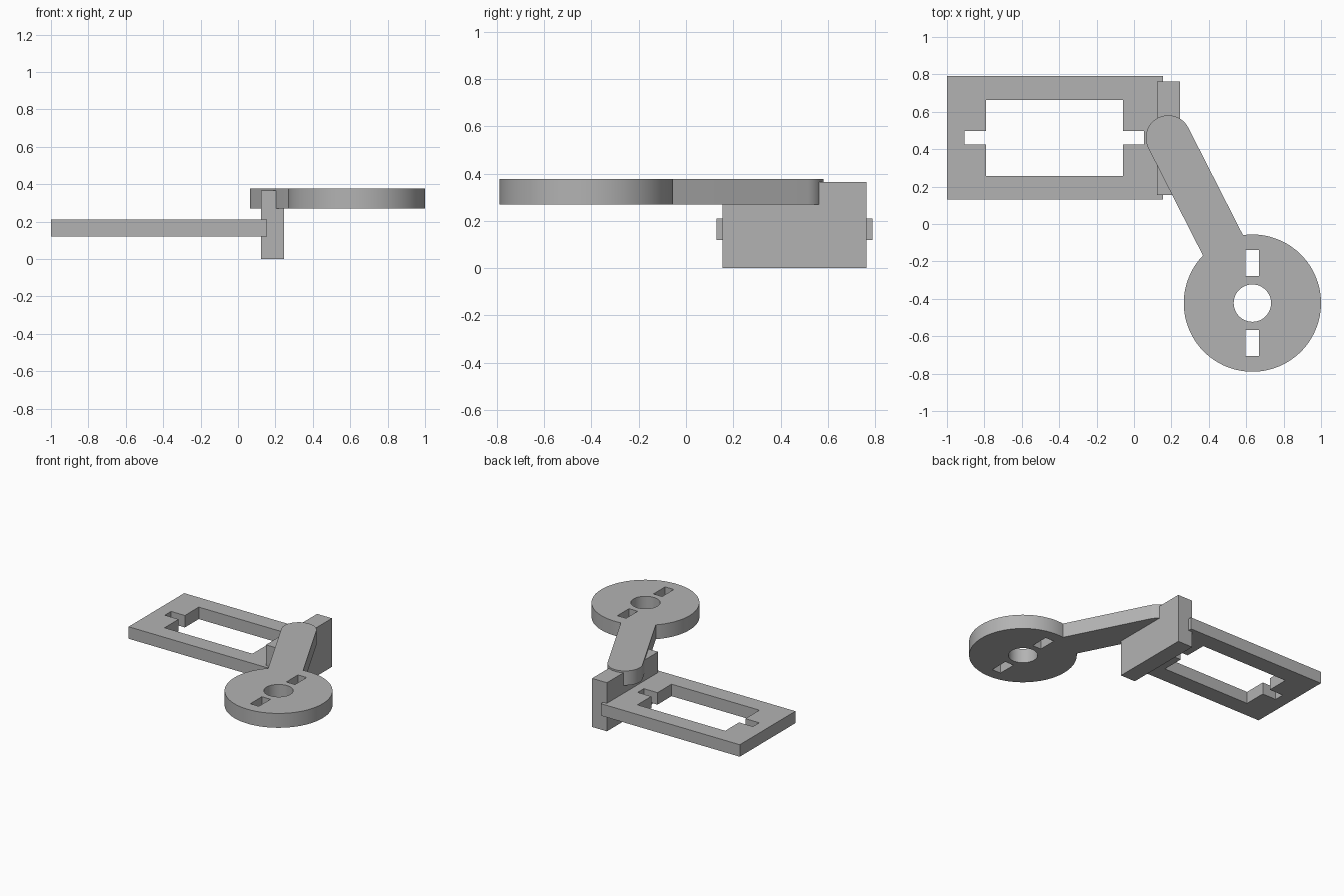
import bpy, bmesh
from math import sin, cos, pi, asin, atan2
from mathutils import Vector

if "Cube" in bpy.data.objects:
    bpy.data.objects.remove(bpy.data.objects["Cube"], do_unlink=True)

grey = bpy.data.materials.new("plain grey")
grey.use_nodes = True
grey.diffuse_color = (0.45, 0.45, 0.45, 1)
grey.node_tree.nodes["Principled BSDF"].inputs["Base Color"].default_value = grey.diffuse_color


def arc(centre, radius, start, end, steps):
    return [(centre[0] + radius * cos(start + (end - start) * i / steps),
             centre[1] + radius * sin(start + (end - start) * i / steps))
            for i in range(steps + 1)]


def rect(x0, x1, y0, y1):
    return [(x0, y0), (x1, y0), (x1, y1), (x0, y1)]


def slab(name, loops, bottom, top):
    """Flat plate from an outline and its holes."""
    curve = bpy.data.curves.new(name + " outline", 'CURVE')
    curve.dimensions = '2D'
    curve.fill_mode = 'BOTH'
    curve.extrude = (top - bottom) / 2
    for loop in loops:
        spline = curve.splines.new('POLY')
        spline.points.add(len(loop) - 1)
        for point, (x, y) in zip(spline.points, loop):
            point.co = (x, y, 0, 1)
        spline.use_cyclic_u = True
    source = bpy.data.objects.new(name + " outline", curve)
    bpy.context.collection.objects.link(source)
    graph = bpy.context.evaluated_depsgraph_get()
    mesh = bpy.data.meshes.new_from_object(source.evaluated_get(graph))
    bpy.data.objects.remove(source, do_unlink=True)
    bm = bmesh.new()
    bm.from_mesh(mesh)
    bmesh.ops.remove_doubles(bm, verts=bm.verts, dist=0.0001)
    bmesh.ops.recalc_face_normals(bm, faces=bm.faces)
    bmesh.ops.translate(bm, verts=bm.verts, vec=(0, 0, (top + bottom) / 2))
    bm.to_mesh(mesh)
    bm.free()
    mesh.materials.clear()
    mesh.materials.append(grey)
    obj = bpy.data.objects.new(name, mesh)
    bpy.context.collection.objects.link(obj)
    bpy.ops.object.select_all(action='DESELECT')
    obj.select_set(True)
    bpy.context.view_layer.objects.active = obj
    bpy.ops.object.shade_smooth_by_angle(angle=pi / 6)
    return obj


# Frame plate with a window notched at both ends
x0, x1, y0, y1 = -0.79, -0.06, 0.257, 0.663
n0, n1, s0, s1 = -0.905, 0.053, 0.424, 0.498
window = [(x0, y0), (x1, y0), (x1, s0), (n1, s0), (n1, s1), (x1, s1),
          (x1, y1), (x0, y1), (x0, s1), (n0, s1), (n0, s0), (x0, s0)]
slab("frame_plate", [rect(-1, 0.155, 0.13, 0.79), window], 0.12, 0.21)

# Upright block joining plate and arm
slab("upright_block", [rect(0.123, 0.246, 0.155, 0.763)], 0, 0.365)

# Arm with a rounded end, running into a pierced disc
disc, disc_r = Vector((0.633, -0.423)), 0.367
cap, cap_r = Vector((0.183, 0.461)), 0.12
along = cap - disc
heading = atan2(along.y, along.x)
half = asin(cap_r / disc_r)
outline = (arc(disc, disc_r, heading + half, heading + 2 * pi - half, 80)
           + arc(cap, cap_r, heading - pi / 2, heading + pi / 2, 32))
bore = arc(disc, 0.1, 0, 2 * pi, 48)[:-1]
slots = [rect(0.596, 0.668, *sorted((disc.y + s * 0.145, disc.y + s * 0.283)))
         for s in (-1, 1)]
slab("arm_and_disc", [outline, bore] + slots, 0.27, 0.378)
